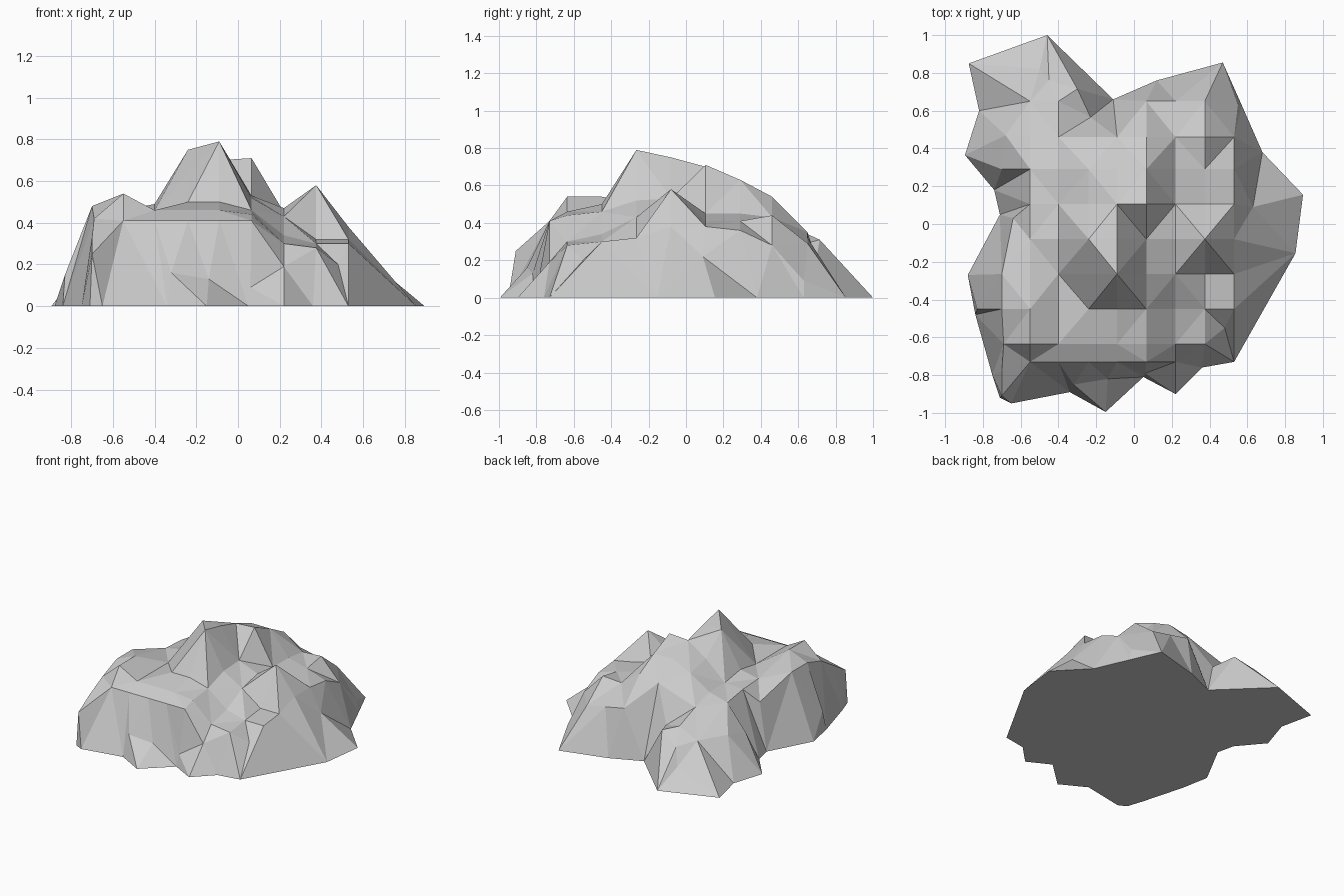
import bpy
import bmesh
from mathutils import Vector
from mathutils.geometry import delaunay_2d_cdt

# Crown of the rock: heights on a regular grid of columns, one row per y
COLUMNS = [-0.55, -0.4, -0.24, -0.09, 0.065, 0.22, 0.375, 0.53]
ROWS = {
    -0.73: [.41, .41, .41, .41, .41, .19],
    -0.635: [.54, .46, .46, .46, .44, .30, .28, None],
    -0.45: [.54, .46, .50, .50, .46, .34, .30, .30],
    -0.265: [.50, .46, .63, .79, .52, .43, .32, .32],
    -0.08: [.46, .49, .75, .75, .53, .47, .58, .38],
    0.105: [.45, .46, .60, .70, .71, .45, .41, .38],
    0.29: [.42, .46, .56, .63, .63, .45, .41, .36],
    0.46: [.35, .41, .46, .51, .54, .43, .44, .28],
    0.65: [.27, .34, None, None, .35, .32, .29],
}

# Footprint on the ground, counter-clockwise
OUTLINE = [
    (-.65, -.95), (-.34, -.89), (-.15, -.995), (.05, -.81), (.22, -.9),
    (.36, -.76), (.53, -.73), (.855, -.155), (.895, .155), (.68, .38),
    (.57, .63), (.47, .855), (.12, .76), (-.11, .66),
    (-.46, 1.0), (-.875, .85), (-.82, .6), (-.895, .365), (-.74, .18),
    (-.71, .05), (-.88, -.27), (-.84, -.48), (-.75, -.8), (-.71, -.92),
]

# Ledges and knobs between the crown and the ground
LEDGES = [
    (-.70, -.91, .25), (-.70, -.78, .33), (-.69, -.635, .42), (-.70, -.45, .48),
    (-.70, -.265, .48), (-.83, -.45, .15), (-.64, .03, .35), (-.70, .29, .24),
    (-.68, .47, .28), (-.30, .715, .31), (-.45, .76, .24), (-.50, .82, .12),
    (-.23, .565, .27), (-.32, -.85, .16), (-.14, -.82, .13), (.06, -.79, .09),
    (.48, -.55, .20), (.63, .09, .22), (.59, .38, .19), (.55, .63, .09),
]

points = [Vector((x, y, 0)) for x, y in OUTLINE]
grid = {}
for r, (y, row) in enumerate(ROWS.items()):
    for c, (x, z) in enumerate(zip(COLUMNS, row)):
        if z is not None:
            grid[c, r] = len(points)
            points.append(Vector((x, y, z)))
points += [Vector(p) for p in LEDGES]

# Alternating diagonals give the crown its diamond facets
corner = len(points) - len(LEDGES)
creases = [(corner, grid[0, 0]), (corner + 1, grid[0, 0])]
for c, r in grid:
    cell = [(c, r), (c + 1, r), (c + 1, r + 1), (c, r + 1)]
    if all(k in grid for k in cell):
        a = (c + r) % 2
        creases.append((grid[cell[a]], grid[cell[a + 2]]))

# Triangulate the surface inside the footprint
count = len(OUTLINE)
flat, _, tris, origin, _, _ = delaunay_2d_cdt(
    [p.to_2d() for p in points], creases, [list(range(count))], 1, 1e-5)

bm = bmesh.new()
verts = []
for co, src in zip(flat, origin):
    z = points[src[0]].z if src else 0.0
    verts.append(bm.verts.new((co.x, co.y, z)))
for tri in tris:
    bm.faces.new([verts[i] for i in tri])

# Flat underside closing the footprint
rim = [e for e in bm.edges if e.is_boundary]
bmesh.ops.contextual_create(bm, geom=rim)
bmesh.ops.recalc_face_normals(bm, faces=bm.faces[:])

mesh = bpy.data.meshes.new("rock")
bm.to_mesh(mesh)
bm.free()
rock = bpy.data.objects.new("rock", mesh)
bpy.context.collection.objects.link(rock)
